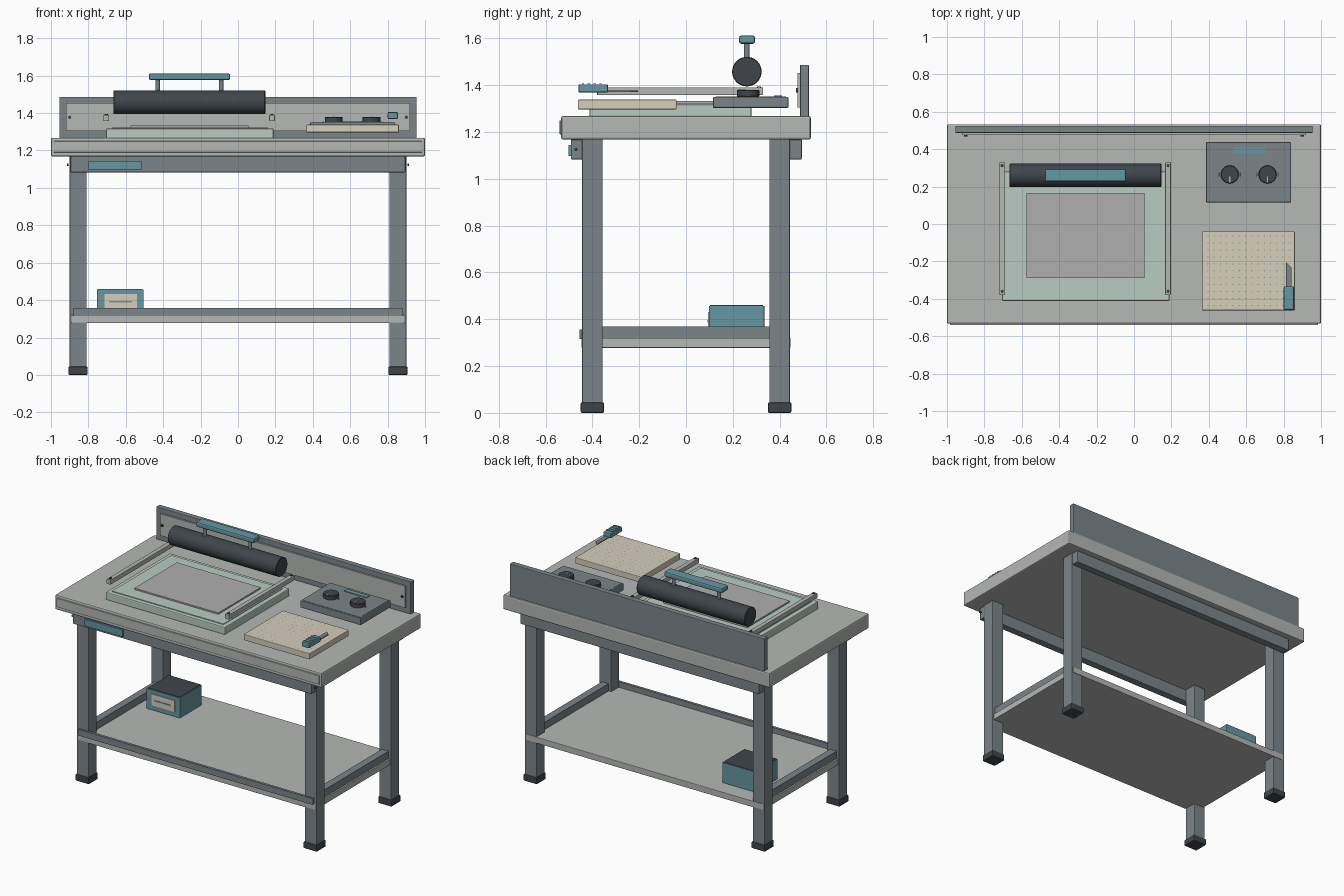
import bpy, bmesh, math
from mathutils import Matrix, Vector

if "Cube" in bpy.data.objects:
    bpy.data.objects.remove(bpy.data.objects["Cube"])


def mat(name, r, g, b):
    m = bpy.data.materials.new(name)
    m.diffuse_color = (r, g, b, 1)
    m.use_nodes = True
    m.node_tree.nodes["Principled BSDF"].inputs["Base Color"].default_value = m.diffuse_color
    return m


STEEL = mat("steel", 0.20, 0.235, 0.255)
DARK = mat("dark_rubber", 0.05, 0.06, 0.07)
PALE = mat("pale_grey", 0.46, 0.48, 0.46)
TEAL = mat("teal", 0.13, 0.31, 0.36)
TAN = mat("tan", 0.67, 0.62, 0.50)
MINT = mat("mint", 0.49, 0.60, 0.55)
SHEET = mat("sheet_grey", 0.43, 0.43, 0.43)


def finish(name, bm, m):
    me = bpy.data.meshes.new(name)
    bm.to_mesh(me)
    bm.free()
    me.materials.append(m)
    ob = bpy.data.objects.new(name, me)
    bpy.context.collection.objects.link(ob)
    return ob


def box(name, x, y, z, m, bevel=0.0):
    """Box from (min, max) pairs, with an optional small chamfer."""
    bm = bmesh.new()
    size = [b - a for a, b in (x, y, z)]
    mid = [(a + b) / 2 for a, b in (x, y, z)]
    bmesh.ops.create_cube(bm, size=1, matrix=Matrix.Translation(mid) @ Matrix.Diagonal((*size, 1)))
    ob = finish(name, bm, m)
    if bevel:
        mod = ob.modifiers.new("bevel", 'BEVEL')
        mod.width = bevel
        mod.segments = 2
    return ob


def cyl(name, centre, r, length, axis, m, sides=24, bevel=0.0):
    bm = bmesh.new()
    rot = Vector((0, 0, 1)).rotation_difference(Vector(axis)).to_matrix().to_4x4()
    bmesh.ops.create_cone(bm, cap_ends=True, segments=sides, radius1=r, radius2=r, depth=length,
                          matrix=Matrix.Translation(centre) @ rot)
    for f in bm.faces:
        f.smooth = len(f.verts) == 4
    for e in bm.edges:
        e.smooth = all(f.smooth for f in e.link_faces)
    ob = finish(name, bm, m)
    if bevel:
        mod = ob.modifiers.new("bevel", 'BEVEL')
        mod.width = bevel
        mod.limit_method = 'ANGLE'
    return ob


def span(c, half):
    return (c - half, c + half)


# Worktop with front edge strip
box("worktop", (-1, 1), (-0.533, 0.533), (1.168, 1.268), PALE, 0.008)
box("worktop_edge_strip", (-0.985, 0.985), (-0.54, -0.53), (1.19, 1.25), PALE, 0.003)

# Legs and feet
for sx, side in ((-1, "left"), (1, "right")):
    for sy, end in ((-1, "front"), (1, "back")):
        x, y = sx * 0.855, sy * 0.40
        box(f"{end}_{side}_leg", span(x, 0.045), span(y, 0.044), (0.03, 1.17), STEEL, 0.004)
        box(f"{end}_{side}_foot", span(x, 0.051), span(y, 0.05), (0, 0.045), DARK, 0.006)
    # Side rails on the shelf, apron bolts
    box(f"{side}_shelf_rail", span(sx * 0.855, 0.025), (-0.36, 0.36), (0.318, 0.37), STEEL)
    cyl(f"{side}_apron_bolt", (sx * 0.91, -0.47, 1.125), 0.007, 0.01, (1, 0, 0), DARK, 10)
    cyl(f"{side}_panel_bolt", (sx * 0.9, 0.473, 1.378), 0.009, 0.008, (0, 1, 0), DARK, 12)

# Aprons and front tag
box("front_apron", (-0.895, 0.895), (-0.492, -0.44), (1.083, 1.168), STEEL, 0.004)
box("back_apron", (-0.895, 0.895), (0.442, 0.495), (1.083, 1.168), STEEL, 0.004)
box("apron_tag", (-0.80, -0.515), (-0.503, -0.49), (1.098, 1.145), TEAL, 0.002)

# Lower shelf and front lip
box("lower_shelf", (-0.89, 0.89), (-0.447, 0.447), (0.278, 0.32), PALE, 0.003)
box("shelf_front_lip", (-0.88, 0.88), (-0.455, -0.437), (0.315, 0.357), STEEL)

# Storage box on the shelf
box("storage_box", (-0.755, -0.505), (0.098, 0.335), (0.32, 0.457), TEAL, 0.003)
box("storage_box_lid", (-0.75, -0.51), (0.103, 0.33), (0.45, 0.46), DARK)
box("storage_box_label", (-0.715, -0.54), (0.093, 0.1), (0.355, 0.432), TAN)
box("label_stripe", (-0.69, -0.567), (0.091, 0.095), (0.387, 0.396), TEAL)

# Back panel
box("back_panel", (-0.955, 0.955), (0.487, 0.525), (1.265, 1.487), STEEL, 0.004)
box("back_panel_inset", (-0.92, 0.92), (0.476, 0.49), (1.305, 1.453), PALE)

# Printing bed and sheet
box("printing_bed", (-0.705, 0.19), (-0.412, 0.28), (1.265, 1.318), MINT, 0.006)
box("bed_plate", (-0.675, 0.16), (-0.385, 0.25), (1.31, 1.323), MINT)
box("printing_sheet", (-0.575, 0.055), (-0.29, 0.165), (1.32, 1.333), SHEET)

# Guide rails
for side, x in (("left", -0.705), ("right", 0.182)):
    box(f"{side}_guide_rail", span(x, 0.015), (-0.38, 0.33), (1.358, 1.39), PALE, 0.003)
    for y in (-0.36, 0.312):
        cyl(f"{side}_rail_bolt", (x, y, 1.392), 0.009, 0.006, (0, 0, 1), DARK, 12)

# Roller with handle
cyl("roller", (-0.26, 0.26, 1.458), 0.063, 0.812, (1, 0, 0), DARK, 40, 0.003)
for x in (-0.43, -0.09):
    cyl("roller_handle_post", (x, 0.26, 1.545), 0.012, 0.075, (0, 0, 1), STEEL, 16)
box("roller_handle", (-0.477, -0.042), (0.227, 0.295), (1.577, 1.612), TEAL, 0.009)

# Control box, knobs and display
box("control_box", (0.385, 0.84), (0.115, 0.438), (1.303, 1.35), STEEL, 0.005)
box("control_face", (0.395, 0.83), (0.125, 0.428), (1.345, 1.352), STEEL)
box("display", (0.53, 0.70), (0.377, 0.41), (1.348, 1.356), TEAL)
for x in (0.512, 0.714):
    cyl("knob", (x, 0.265, 1.365), 0.048, 0.03, (0, 0, 1), DARK, 28, 0.003)
    box("knob_pointer", span(x, 0.003), (0.222, 0.255), (1.378, 1.382), PALE)
    for s in (-1, 1):
        box("knob_tick", span(x + s * 0.056, 0.003), (0.255, 0.275), (1.35, 1.354), DARK)

# Cutting board with a grid of small dots
box("cutting_board", (0.365, 0.86), (-0.462, -0.04), (1.297, 1.338), TAN, 0.004)
bm = bmesh.new()
for i in range(14):
    for j in range(11):
        p = (0.395 + i * 0.0335, -0.435 + j * 0.037, 1.3388)
        bmesh.ops.create_circle(bm, cap_ends=True, segments=8, radius=0.003, matrix=Matrix.Translation(p))
finish("board_dots", bm, STEEL)

# Knife: ridged handle and slanted blade
box("knife_handle", (0.80, 0.855), (-0.46, -0.333), (1.368, 1.404), TEAL, 0.007)
for i in range(4):
    box("handle_ridge", (0.803, 0.852), span(-0.44 + i * 0.025, 0.005), (1.40, 1.407), TEAL)
bm = bmesh.new()
face = bm.faces.new([bm.verts.new((x, y, 1.371)) for x, y in
                     ((0.812, -0.34), (0.842, -0.34), (0.842, -0.235), (0.812, -0.205))])
up = bmesh.ops.extrude_face_region(bm, geom=[face])["geom"]
bmesh.ops.translate(bm, vec=(0, 0, 0.006), verts=[v for v in up if isinstance(v, bmesh.types.BMVert)])
bmesh.ops.recalc_face_normals(bm, faces=bm.faces)
finish("knife_blade", bm, STEEL)
